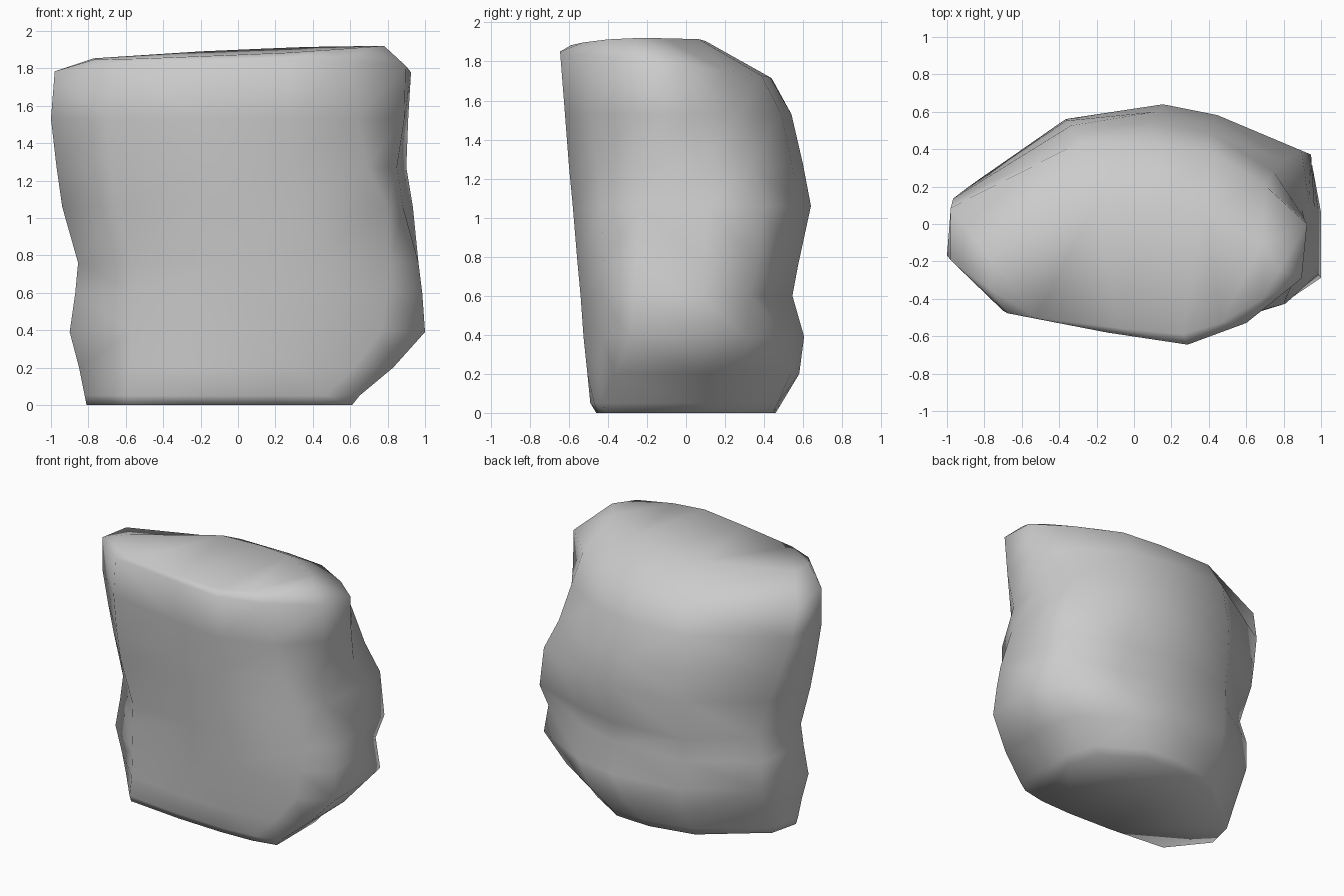
import bpy, bmesh

if "Cube" in bpy.data.objects:
    bpy.data.objects.remove(bpy.data.objects["Cube"])

# Plan outlines (unit box, counter-clockwise from the left) at four heights
BASE = [(-1, -.3), (-.7, -.88), (-.1, -.97), (.4, -1), (.75, -.98), (1, -.9),
        (1, .1), (.9, .6), (.5, .97), (.12, 1), (-.35, .85), (-.93, .15)]
LOW = [(-1, -.3), (-.65, -.82), (-.1, -.95), (.35, -1), (.75, -.82), (1, -.55),
       (1, .1), (.95, .48), (.5, .88), (.15, 1), (-.4, .9), (-.88, .4)]
MID = [(-1, -.2), (-.7, -.77), (-.1, -.93), (.33, -1), (.88, -.73), (1, -.4),
       (1, .2), (.98, .63), (.48, .91), (.17, 1), (-.4, .86), (-.88, .38)]
TOP = [(-1, -.3), (-.68, -.74), (-.12, -.9), (.33, -1), (.66, -.82), (.97, -.45),
       (1, 0), (.77, .47), (.47, .9), (.15, 1), (-.27, 1.02), (-1, .2)]
PLANS = [(0, BASE), (.38, LOW), (.98, MID), (1.75, TOP), (2, TOP)]

# Silhouette: z, left, right, front, back, tilt of the ring in x and y
LEVELS = [
    (0.00, -.81, .61, -.46, .46, 0, 0),
    (0.05, -.82, .65, -.49, .49, 0, 0),
    (0.20, -.85, .83, -.505, .58, 0, 0),
    (0.39, -.90, 1.0, -.525, .605, 0, 0),
    (0.60, -.87, .985, -.54, .545, 0, 0),
    (0.76, -.855, .965, -.555, .575, 0, 0),
    (1.06, -.94, .935, -.58, .64, 0, 0),
    (1.27, -.97, .90, -.60, .60, 0, 0),
    (1.53, -1.0, .91, -.62, .54, 0, 0),
    (1.77, -.98, .925, -.645, .43, .01, -.12),
    (1.895, -.77, .78, -.59, .10, .045, .04),
]


def plan(z):
    """Blend the outlines by height."""
    for (z0, a), (z1, b) in zip(PLANS, PLANS[1:]):
        if z <= z1:
            t = (z - z0) / (z1 - z0)
            return [(p[0] + (q[0] - p[0]) * t, p[1] + (q[1] - p[1]) * t)
                    for p, q in zip(a, b)]


# Boulder body lofted through the rings
bm = bmesh.new()
rings = []
for z, x0, x1, y0, y1, tx, ty in LEVELS:
    ring = []
    cx, hx = (x0 + x1) / 2, (x1 - x0) / 2
    yc = 0 if y1 > .3 else (y0 + y1) / 2
    for u, v in plan(z):
        x = cx + u * hx
        y = yc + v * ((y1 - yc) if v > 0 else (yc - y0))
        ring.append(bm.verts.new((x, y, z + tx * x + ty * y)))
    rings.append(ring)


# Chips: notch low at the back right, hollow halfway up the right front, peak
def shift(ring, col, dx, dy):
    rings[ring][col].co.x += dx
    rings[ring][col].co.y += dy


for chip in [(4, 7, -.04, .03), (4, 8, 0, -.03), (3, 7, 0, .02), (5, 7, .01, .04),
             (4, 10, -.05, .04), (5, 10, -.05, .03), (4, 11, -.03, .03),
             (6, 5, -.05, 0), (7, 5, -.04, 0), (7, 4, -.02, 0),
             (10, 4, -.05, 0), (10, 5, -.07, 0), (10, 7, .08, -.03)]:
    shift(*chip)
for v in rings[0]:
    v.co.z = 0

for a, b in zip(rings, rings[1:]):
    for i in range(len(a)):
        j = (i + 1) % len(a)
        bm.faces.new((a[i], a[j], b[j], b[i]))
bm.faces.new(rings[0][::-1])
bm.faces.new(rings[-1])
bmesh.ops.triangulate(bm, faces=bm.faces[:])
bmesh.ops.recalc_face_normals(bm, faces=bm.faces[:])
mesh = bpy.data.meshes.new("boulder")
bm.to_mesh(mesh)
bm.free()
boulder = bpy.data.objects.new("boulder", mesh)
bpy.context.collection.objects.link(boulder)
for p in mesh.polygons:
    p.use_smooth = True
